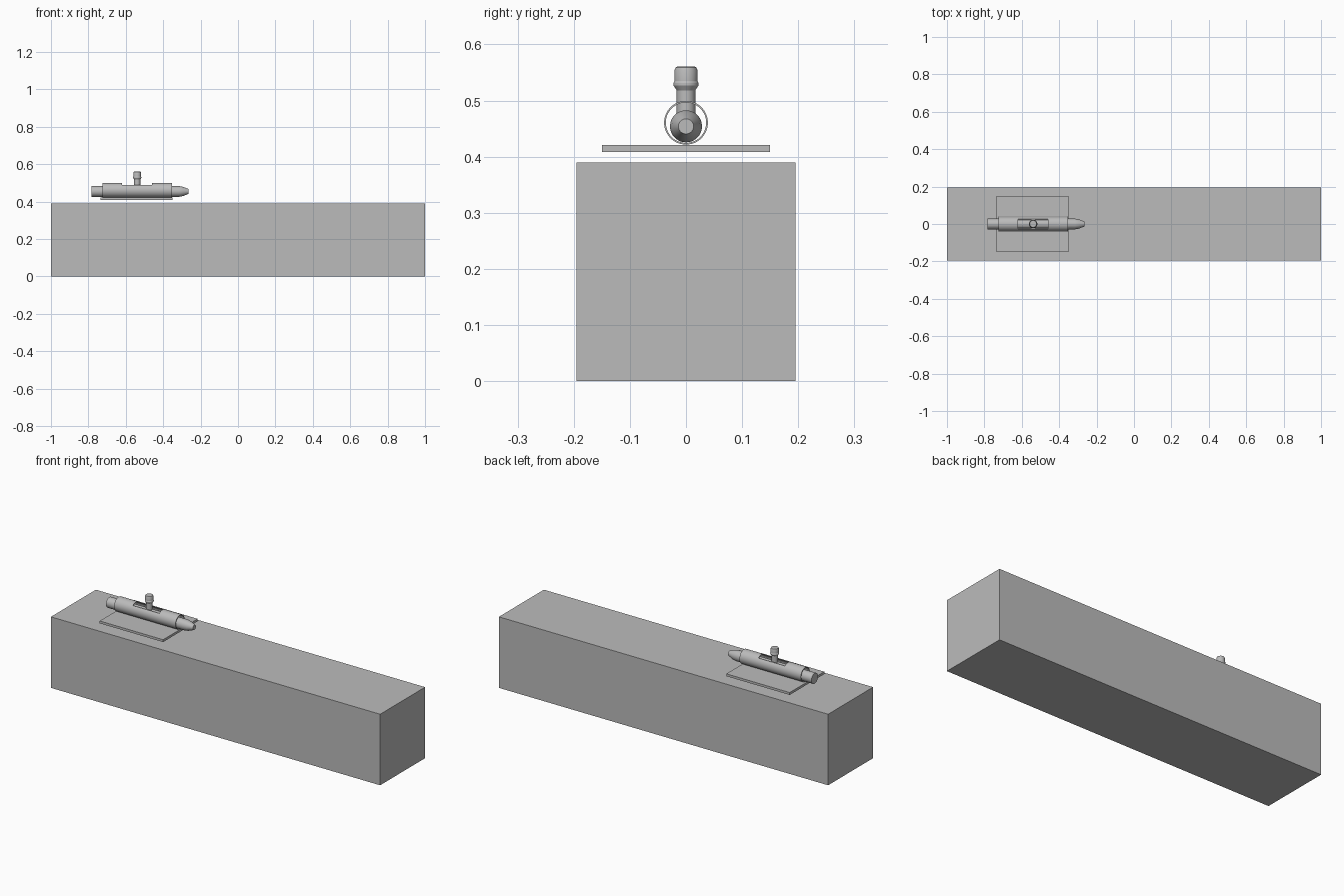
import bpy
import bmesh
import math
from mathutils import Matrix, Vector

old = bpy.data.objects.get("Cube")
if old:
    bpy.data.objects.remove(old, do_unlink=True)

GREY = (0.5, 0.5, 0.5, 1)
grey = bpy.data.materials.new("plain_grey")
grey.use_nodes = True
grey.diffuse_color = GREY
grey.node_tree.nodes["Principled BSDF"].inputs["Base Color"].default_value = GREY


def finish(name, bm):
    """Turn a bmesh into a grey object."""
    bmesh.ops.recalc_face_normals(bm, faces=bm.faces)
    mesh = bpy.data.meshes.new(name)
    bm.to_mesh(mesh)
    bm.free()
    mesh.materials.append(grey)
    obj = bpy.data.objects.new(name, mesh)
    bpy.context.collection.objects.link(obj)
    return obj


def box(name, low, high):
    low, high = Vector(low), Vector(high)
    bm = bmesh.new()
    bmesh.ops.create_cube(bm, size=1)
    bmesh.ops.scale(bm, vec=high - low, verts=bm.verts)
    bmesh.ops.translate(bm, vec=(low + high) / 2, verts=bm.verts)
    return finish(name, bm)


def lathe(name, profile, origin, along_x=False, closed=False, sides=48):
    """Revolve (radius, height) points about z, or about x."""
    bm = bmesh.new()
    rings = []
    for r, h in profile:
        rings.append([bm.verts.new((r * math.cos(a), r * math.sin(a), h))
                      for a in (2 * math.pi * i / sides for i in range(sides))])
    pairs = list(zip(rings, rings[1:]))
    if closed:
        pairs.append((rings[-1], rings[0]))
    else:
        bm.faces.new(rings[0])
        bm.faces.new(rings[-1])
    for a, b in pairs:
        for i in range(sides):
            j = (i + 1) % sides
            bm.faces.new((a[i], a[j], b[j], b[i]))
    turn = Matrix.Rotation(math.pi / 2, 4, 'Y') if along_x else Matrix()
    bm.transform(Matrix.Translation(origin) @ turn)
    return finish(name, bm)


def smooth(obj):
    bpy.ops.object.select_all(action='DESELECT')
    obj.select_set(True)
    bpy.context.view_layer.objects.active = obj
    bpy.ops.object.shade_smooth_by_angle(angle=math.radians(25))


# Long block and the mounting plate floating just above it
box("block", (-1, -0.195, 0), (1, 0.195, 0.39))
box("mounting_plate", (-0.735, -0.15, 0.408), (-0.35, 0.15, 0.421))

# Thin open sleeve with a slot cut through its top
sleeve = lathe("sleeve",
               [(0.039, -0.725), (0.039, -0.352), (0.036, -0.352), (0.036, -0.725)],
               (0, 0, 0.4605), along_x=True, closed=True)
cutter = box("slot_cutter", (-0.62, -0.06, 0.489), (-0.459, 0.06, 0.54))
cutter.hide_render = True
cutter.hide_viewport = True
slot = sleeve.modifiers.new("slot", 'BOOLEAN')
slot.operation = 'DIFFERENCE'
slot.solver = 'EXACT'
slot.object = cutter
smooth(sleeve)

# Sliding bolt with a tapered tip
bolt = lathe("bolt",
             [(0.0285, -0.782), (0.0285, -0.315), (0.025, -0.295), (0.0135, -0.265)],
             (0, 0, 0.454), along_x=True)
smooth(bolt)

# Upright handle with a flared, rounded knob
handle = lathe("handle",
               [(0.0165, 0.46), (0.0165, 0.518), (0.0225, 0.527), (0.0225, 0.531),
                (0.0205, 0.535), (0.0205, 0.554), (0.0185, 0.559), (0.015, 0.561)],
               (-0.539, 0, 0))
smooth(handle)
